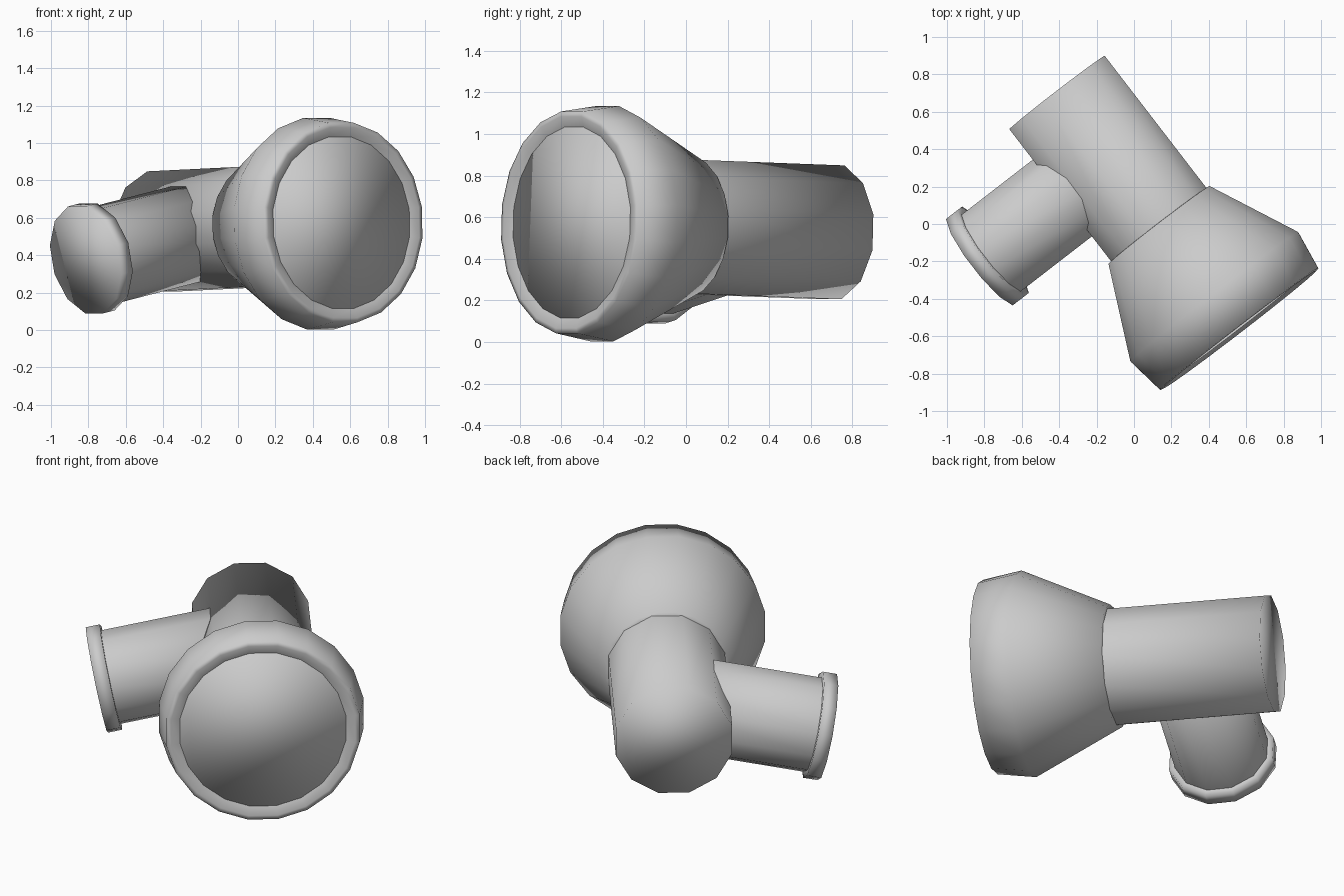
import bpy, bmesh, math
from mathutils import Vector, Matrix

if "Cube" in bpy.data.objects:
    bpy.data.objects.remove(bpy.data.objects["Cube"], do_unlink=True)

grey = bpy.data.materials.new("light_grey")
grey.use_nodes = True
grey.diffuse_color = (0.6, 0.6, 0.6, 1)
grey.node_tree.nodes["Principled BSDF"].inputs["Base Color"].default_value = (0.6, 0.6, 0.6, 1)


def lathe(name, profile, sides, origin, axis, cap_start=False, cap_end=False, sharp=None):
    """Turn (distance along axis, radius) points into a solid of revolution."""
    axis = Vector(axis).normalized()
    side = Vector((0, 0, 1)).cross(axis).normalized()
    up = axis.cross(side)
    frame = Matrix((side, up, axis)).transposed().to_4x4()
    bm = bmesh.new()
    rings = []
    for dist, radius in profile:
        angles = [math.tau * (i + 0.5) / sides for i in range(sides)]
        rings.append([bm.verts.new((radius * math.cos(a), radius * math.sin(a), dist)) for a in angles])
    for low, high in zip(rings, rings[1:]):
        for i in range(sides):
            j = (i + 1) % sides
            bm.faces.new((low[i], low[j], high[j], high[i]))
    if cap_start:
        bm.faces.new(rings[0][::-1])
    if cap_end:
        bm.faces.new(rings[-1])
    for face in bm.faces:
        face.smooth = True
    if sharp:
        for edge in bm.edges:
            if len(edge.link_faces) == 2 and edge.calc_face_angle() > math.radians(sharp):
                edge.smooth = False
    mesh = bpy.data.meshes.new(name)
    bm.to_mesh(mesh)
    bm.free()
    mesh.materials.append(grey)
    obj = bpy.data.objects.new(name, mesh)
    obj.matrix_world = Matrix.Translation(origin) @ frame
    bpy.context.collection.objects.link(obj)
    return obj


# Main axis runs from the rear of the tube to the wide front
main_axis = (0.61, -0.792, 0.03)
front = Vector((0.565, -0.565, 0.575))

# Flared head with a rounded lip, and the flat disc that closes it
lathe("flared_head",
      [(-0.71, 0.31), (-0.706, 0.345), (-0.221, 0.573), (-0.005, 0.54), (0, 0.515), (-0.02, 0.465)],
      20, front, main_axis, cap_start=True)
lathe("front_disc", [(-0.04, 0.465), (-0.02, 0.465)], 20, front, main_axis, cap_end=True, sharp=40)

# Main tube, softly shaded into its closed rear end
lathe("main_tube", [(-1.6, 0.333), (-0.6, 0.333)], 12, front, main_axis, cap_start=True)

# Side pipe that joins the tube, with a collar at its outer end
pipe_axis = (-0.776, -0.6, -0.2)
pipe_end = Vector((-0.815, -0.195, 0.375))
lathe("side_pipe", [(-0.87, 0.268), (-0.04, 0.268)], 12, pipe_end, pipe_axis, cap_start=True, sharp=40)
lathe("pipe_collar", [(-0.08, 0.262), (-0.08, 0.302), (0, 0.302)], 12, pipe_end, pipe_axis,
      cap_end=True, sharp=40)
